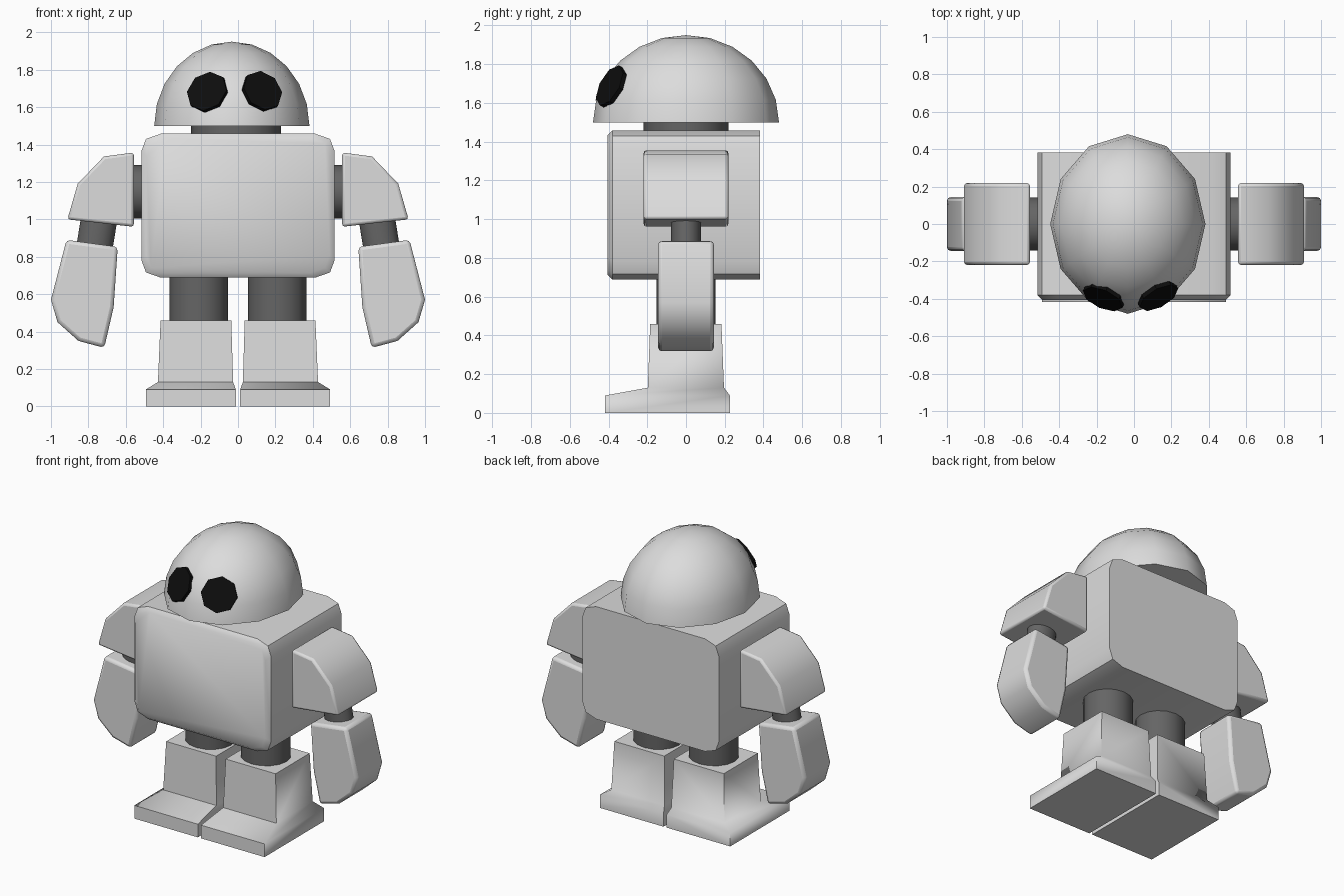
import bpy, bmesh, math
from mathutils import Vector, Matrix

if "Cube" in bpy.data.objects:
    bpy.data.objects.remove(bpy.data.objects["Cube"])


def material(name, v):
    m = bpy.data.materials.new(name)
    m.diffuse_color = (v, v, v, 1)
    m.use_nodes = True
    m.node_tree.nodes["Principled BSDF"].inputs["Base Color"].default_value = m.diffuse_color
    return m


LIGHT = material("light_grey", 0.72)
DARK = material("dark_grey", 0.13)
BLACK = material("black", 0.004)


def finish(name, bm, mat, angle=40, bevel=0):
    bmesh.ops.recalc_face_normals(bm, faces=bm.faces)
    me = bpy.data.meshes.new(name)
    bm.to_mesh(me)
    bm.free()
    me.materials.append(mat)
    me.shade_smooth()
    me.set_sharp_from_angle(angle=math.radians(angle))
    ob = bpy.data.objects.new(name, me)
    bpy.context.collection.objects.link(ob)
    if bevel:
        mod = ob.modifiers.new("Bevel", 'BEVEL')
        mod.width, mod.segments = bevel, 2
        mod.limit_method, mod.angle_limit = 'ANGLE', math.radians(65)
    return ob


def loft(name, rings, mat, angle=40, bevel=0):
    """Skin a stack of equal-length point rings and cap both ends."""
    bm = bmesh.new()
    vs = [[bm.verts.new(p) for p in r] for r in rings]
    n = len(vs[0])
    for a, b in zip(vs, vs[1:]):
        for i in range(n):
            bm.faces.new((a[i], a[(i + 1) % n], b[(i + 1) % n], b[i]))
    bm.faces.new(vs[0])
    bm.faces.new(vs[-1])
    return finish(name, bm, mat, angle, bevel)


def tube(name, a, b, rx, ry, mat, sides=16, turn=0.0):
    """Elliptical cylinder between two points."""
    a, b = Vector(a), Vector(b)
    d = b - a
    bm = bmesh.new()
    bmesh.ops.create_cone(bm, cap_ends=True, segments=sides, radius1=1, radius2=1,
                          depth=d.length)
    rot = Vector((0, 0, 1)).rotation_difference(d.normalized()).to_matrix().to_4x4()
    bm.transform(Matrix.Translation((a + b) / 2) @ rot
                 @ Matrix.Diagonal((rx, ry, 1, 1)) @ Matrix.Rotation(turn, 4, 'Z'))
    return finish(name, bm, mat)


def slab(name, profile, half, mat, bevel):
    """Extrude an x-z profile evenly along y."""
    loft(name, [[(x, y, z) for x, z in profile] for y in (-half, half)], mat, 50, bevel)


def box_ring(s, x0, x1, y0, y1, z):
    return [(s * x0, y0, z), (s * x1, y0, z), (s * x1, y1, z), (s * x0, y1, z)]


# Torso: rounded block with flat back and slightly inset front
def torso_ring(y, hx, hz):
    corner = [(hx, hz - .095), (hx - .025, hz - .028), (hx - .105, hz)]
    quarter = corner + [(-x, z) for x, z in reversed(corner)]
    full = quarter + [(-x, -z) for x, z in quarter]
    return [(x, y, z + 1.073) for x, z in full]


loft("torso", [torso_ring(.382, .517, .385), torso_ring(-.38, .517, .385),
               torso_ring(-.406, .49, .36)], LIGHT)

# Neck
tube("neck", (-.01, 0, 1.44), (-.01, 0, 1.54), .24, .22, DARK)

# Head: twelve-sided half ellipsoid
HX, HY, HZ, BASE, CX = .415, .48, .45, 1.5, -.033
bm = bmesh.new()
bmesh.ops.create_uvsphere(bm, u_segments=12, v_segments=12, radius=1)
bmesh.ops.bisect_plane(bm, geom=bm.verts[:] + bm.edges[:] + bm.faces[:],
                       plane_co=(0, 0, 0), plane_no=(0, 0, -1), clear_outer=True)
rim = [e for e in bm.edges if e.is_boundary]
if rim:
    bmesh.ops.contextual_create(bm, geom=rim)
bm.transform(Matrix.Translation((CX, 0, BASE)) @ Matrix.Diagonal((HX, HY, HZ, 1)))
finish("head", bm, LIGHT)

# Eyes: octagonal plates lying on the dome
for side, x, z in (("right", -.163, 1.68), ("left", .128, 1.685)):
    n = Vector(((x - CX) / HX ** 2, -.39 / HY ** 2, (z - BASE) / HZ ** 2)).normalized()
    if side == "right":
        y = -.392
    else:
        y = -.386
    c = Vector((x, y, z))
    tube(side + "_eye", c - n * .012, c + n * .012, .115, .115, BLACK, 8, math.pi / 8)

# Limbs, built once and mirrored by sign
UPPER = [(.557, 1.357), (.717, 1.336), (.857, 1.19), (.912, 1.0), (.557, .96)]
FORE = [(.917, .89), (1.0, .57), (.965, .45), (.853, .35),
        (.715, .313), (.665, .53), (.643, .853)]
for side, s in (("right", -1), ("left", 1)):
    tube(side + "_shoulder", (s * .48, 0, 1.147), (s * .60, 0, 1.147), .143, .143, DARK)
    slab(side + "_upper_arm", [(s * x, z) for x, z in UPPER], .219, LIGHT, .015)
    tube(side + "_elbow", (s * .738, 0, 1.03), (s * .772, 0, .82), .097, .078, DARK)
    slab(side + "_forearm", [(s * x, z) for x, z in FORE], .144, LIGHT, .02)
    tube(side + "_leg", (s * .21, 0, .40), (s * .21, 0, .72), .157, .152, DARK)
    loft(side + "_boot", [box_ring(s, .012, .493, -.417, .226, 0),
                          box_ring(s, .012, .493, -.417, .226, .09),
                          box_ring(s, .026, .428, -.197, .196, .13),
                          box_ring(s, .036, .414, -.185, .183, .46)], LIGHT, 60)
